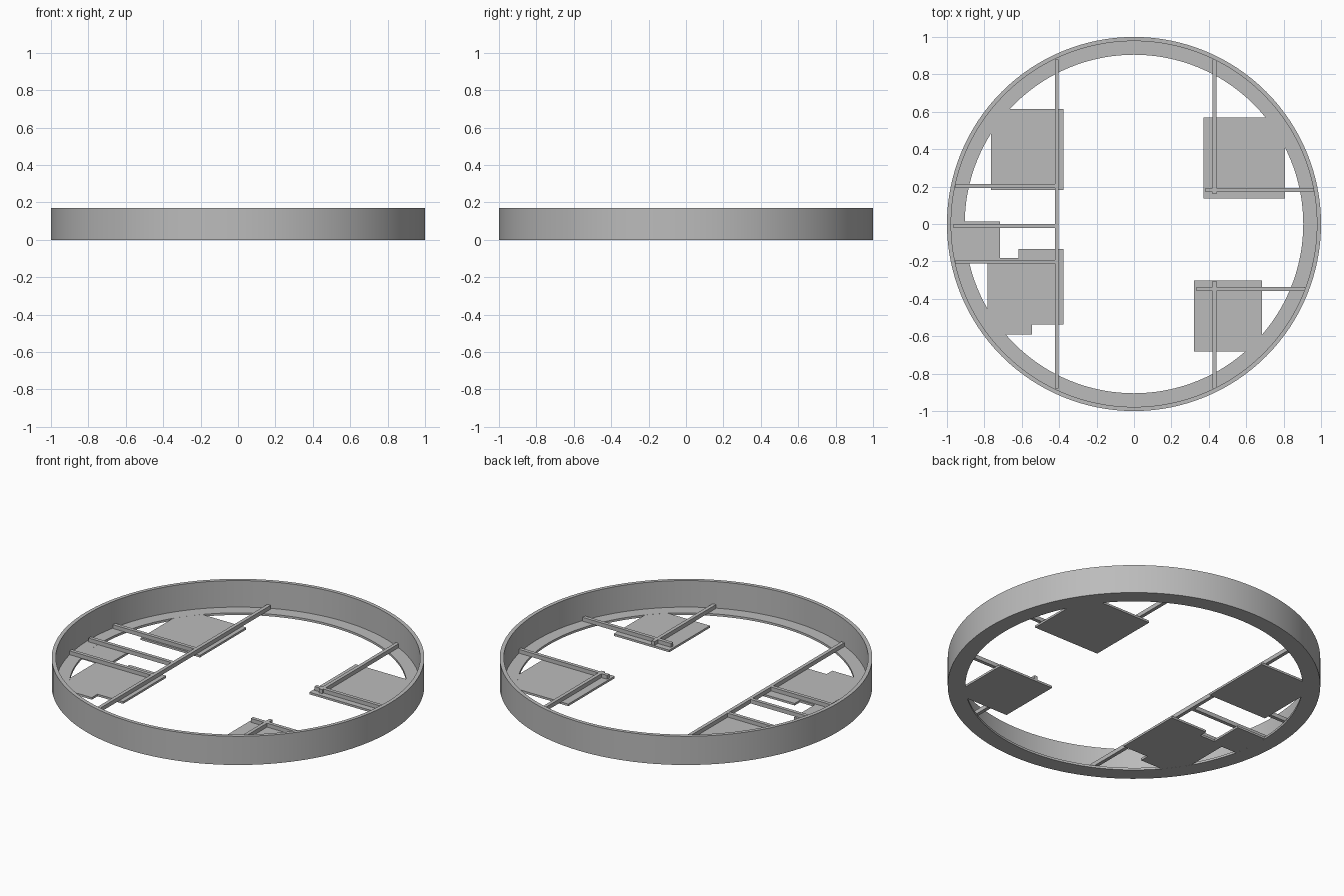
import bpy, bmesh, math

cube = bpy.data.objects.get("Cube")
if cube:
    bpy.data.objects.remove(cube, do_unlink=True)

grey = bpy.data.materials.new("plain_grey")
grey.use_nodes = True
colour = (0.5, 0.5, 0.5, 1)
grey.diffuse_color = colour
grey.node_tree.nodes["Principled BSDF"].inputs["Base Color"].default_value = colour

SEGMENTS = 128
FLOOR = 0.013      # thickness of flange and plates
BEAM = 0.021       # width of the beams
BEAM_TOP = 0.036


def finish(name, bm):
    bmesh.ops.recalc_face_normals(bm, faces=bm.faces)
    mesh = bpy.data.meshes.new(name)
    bm.to_mesh(mesh)
    bm.free()
    mesh.materials.append(grey)
    obj = bpy.data.objects.new(name, mesh)
    bpy.context.collection.objects.link(obj)
    return obj


def lathe(name, profile):
    """Spin a closed (radius, height) profile around z."""
    bm = bmesh.new()
    rings = []
    for i in range(SEGMENTS):
        a = 2 * math.pi * i / SEGMENTS
        rings.append([bm.verts.new((r * math.cos(a), r * math.sin(a), z)) for r, z in profile])
    n = len(profile)
    for i, ring in enumerate(rings):
        following = rings[(i + 1) % SEGMENTS]
        for j in range(n):
            k = (j + 1) % n
            bm.faces.new((ring[j], following[j], following[k], ring[k]))
    return finish(name, bm)


def slab(name, outline, z0, z1):
    """Extrude a flat outline from z0 to z1."""
    bm = bmesh.new()
    face = bm.faces.new([bm.verts.new((x, y, z0)) for x, y in outline])
    result = bmesh.ops.extrude_face_region(bm, geom=[face])
    top = [v for v in result["geom"] if isinstance(v, bmesh.types.BMVert)]
    bmesh.ops.translate(bm, verts=top, vec=(0, 0, z1 - z0))
    return finish(name, bm)


def rect(x0, x1, y0, y1):
    return [(x0, y0), (x1, y0), (x1, y1), (x0, y1)]


# Outer wall with an inward floor flange
ring = lathe("rim_wall_and_flange", [
    (1, 0), (1, 0.17), (0.978, 0.17), (0.978, FLOOR), (0.905, FLOOR), (0.905, 0)])
bpy.ops.object.select_all(action="DESELECT")
ring.select_set(True)
bpy.context.view_layer.objects.active = ring
bpy.ops.object.shade_smooth_by_angle(angle=math.radians(30))

# Floor plates
plates = {
    "back_right_plate": rect(-0.765, -0.377, 0.182, 0.615),
    "back_left_plate": rect(0.372, 0.807, 0.136, 0.57),
    "front_left_plate": rect(0.321, 0.684, -0.682, -0.302),
    "side_plate": rect(-0.95, -0.716, -0.2, 0.013),
    "front_right_plate": [
        (-0.783, -0.59), (-0.545, -0.59), (-0.545, -0.537), (-0.377, -0.537),
        (-0.377, -0.134), (-0.618, -0.134), (-0.618, -0.182), (-0.783, -0.182)],
}
for name, outline in plates.items():
    slab(name, outline, 0.0003, FLOOR - 0.0003)

# Long beams running front to back: x, start y, end y
h = BEAM / 2
for name, x, y0, y1 in [
        ("right_long_beam", -0.413, -0.88, 0.88),
        ("back_left_long_beam", 0.43, 0.16, 0.88),
        ("front_left_long_beam", 0.43, -0.88, -0.305)]:
    slab(name, rect(x - h, x + h, y0, y1), FLOOR - 0.001, BEAM_TOP)

# Cross beams running side to side: y, start x, end x
for name, y, x0, x1 in [
        ("right_cross_beam_back", 0.204, -0.955, -0.413),
        ("right_cross_beam_middle", -0.01, -0.965, -0.413),
        ("right_cross_beam_front", -0.202, -0.955, -0.413),
        ("left_cross_beam_back", 0.182, 0.382, 0.96),
        ("left_cross_beam_front", -0.347, 0.334, 0.914)]:
    slab(name, rect(x0, x1, y - h, y + h), FLOOR - 0.001, BEAM_TOP - 0.0003)
